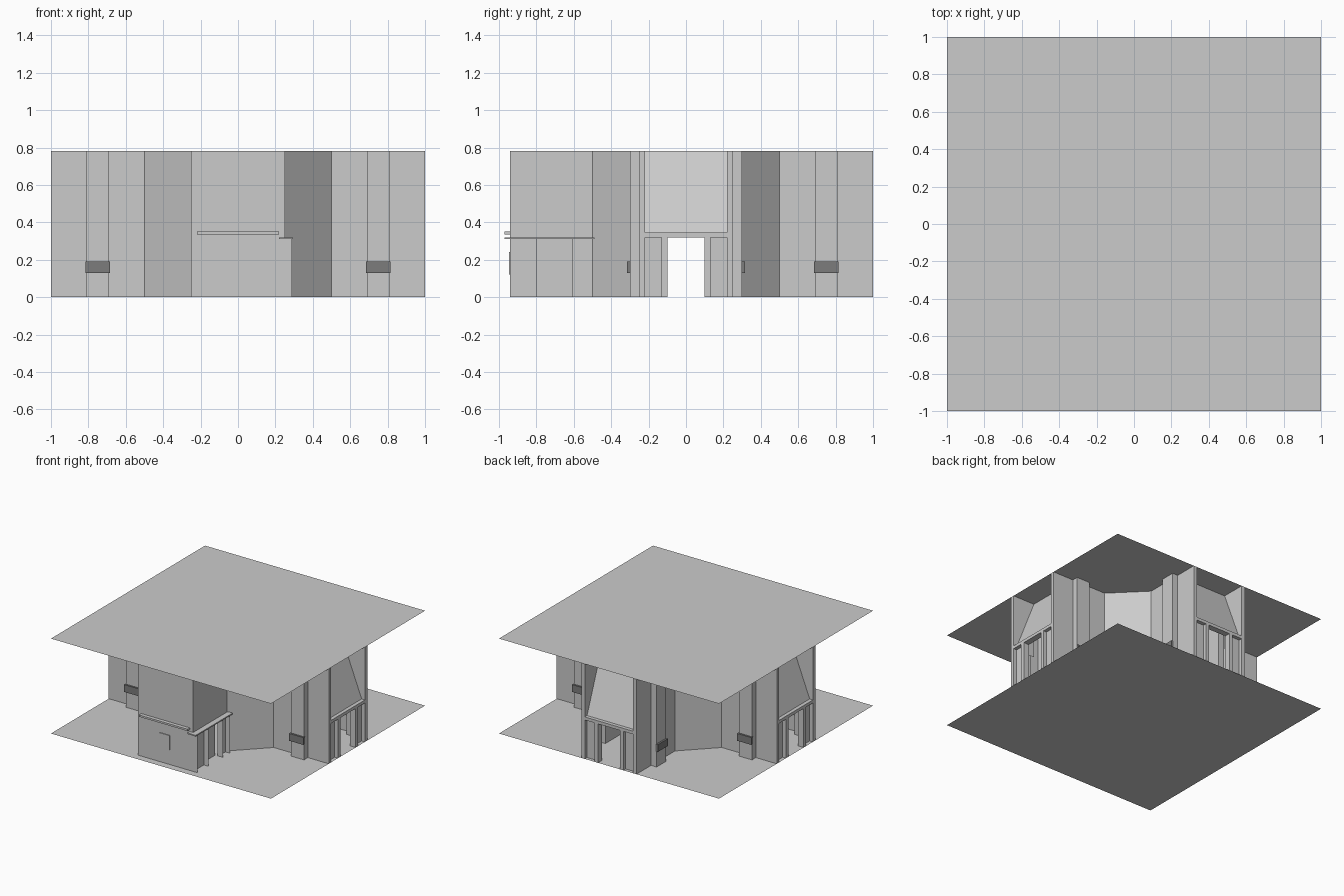
import bpy, math
from mathutils import Matrix

if "Cube" in bpy.data.objects:
    bpy.data.objects.remove(bpy.data.objects["Cube"])

H = 0.78      # ceiling height
D = 0.32      # door height


def mesh(name, verts, faces, turn=0):
    me = bpy.data.meshes.new(name)
    me.from_pydata(verts, [], faces)
    me.transform(Matrix.Rotation(math.radians(turn), 4, 'Z'))
    me.update()
    ob = bpy.data.objects.new(name, me)
    bpy.context.collection.objects.link(ob)
    return ob


def wall(name, path, z0=0, z1=H, turn=0):
    """Thin upright wall following an open plan path."""
    n = len(path)
    v = [(x, y, z0) for x, y in path] + [(x, y, z1) for x, y in path]
    return mesh(name, v, [(i, i + 1, n + i + 1, n + i) for i in range(n - 1)], turn)


def box(name, x, y, z, turn=0):
    v = [(a, b, c) for a in x for b in y for c in z]
    f = [(0, 1, 3, 2), (4, 6, 7, 5), (0, 4, 5, 1), (2, 3, 7, 6), (0, 2, 6, 4), (1, 5, 7, 3)]
    return mesh(name, v, f, turn)


dark = bpy.data.materials.new("dark_grey")
dark.diffuse_color = (0.2, 0.2, 0.2, 1)
dark.use_nodes = True
dark.node_tree.nodes["Principled BSDF"].inputs["Base Color"].default_value = dark.diffuse_color

# floor and ceiling sheets
for name, z in (("floor", 0), ("ceiling", H)):
    mesh(name, [(-1, -1, z), (1, -1, z), (1, 1, z), (-1, 1, z)], [(0, 1, 2, 3)])

# angled walls between the arms
for t in range(4):
    wall("angled_wall", [(0.5, 0.25), (0.25, 0.5)], turn=90 * t)

# three arms with pillars, a doorway and a sloping panel above it
for t in (0, 90, 180):
    for s in (-1, 1):
        wall("arm_side_wall", [(1, .25*s), (.81, .25*s), (.81, .3*s), (.69, .3*s),
                               (.69, .25*s), (.5, .25*s)], turn=t)
        shelf = box("pillar_shelf", (.685, .815), sorted((.295*s, .315*s)), (.13, .19), t)
        shelf.data.materials.append(dark)
        # door side panel with its reveals
        wall("door_side", [(1, .22*s), (.97, .22*s), (.97, .13*s), (1, .13*s),
                           (1, .1*s), (.95, .1*s)], 0, D, t)
        wall("wall_edge", [(1, .25*s), (1, .22*s)], 0, H, t)
        wall("wall_lining", [(1, .22*s), (.8, .22*s)], D, H, t)
    box("door_ledge", (.95, 1), (-.25, .25), (D, .345), t)
    mesh("sloping_panel", [(.97, -.22, .345), (.97, .22, .345), (.8, .22, H), (.8, -.22, H)],
         [(0, 1, 2, 3)], t)

# front arm: closed end with a mantel and a small hatch
wall("front_side_wall", [(-.25, -.5), (-.25, -.94), (.25, -.94)])
box("front_mantel", (-.22, .22), (-.97, -.94), (.335, .35))
box("front_hatch", (-.05, .04), (-.946, -.94), (.12, .24))

# front arm: side doorway with fins and a canopy
wall("side_door_header", [(.25, -.94), (.25, -.5)], D, H)
for a, b in ((-.94, -.8), (-.61, -.5)):
    wall("side_door_jamb", [(.25, a), (.25, b)], 0, D)
for y in (-.94, -.8, -.61, -.52):
    wall("side_door_fin", [(.24, y), (.29, y)], 0, D)
wall("side_door_leaf", [(.22, -.8), (.22, -.61)], 0, D)
box("side_door_canopy", (.22, .295), (-.97, -.49), (D - .01, D))
